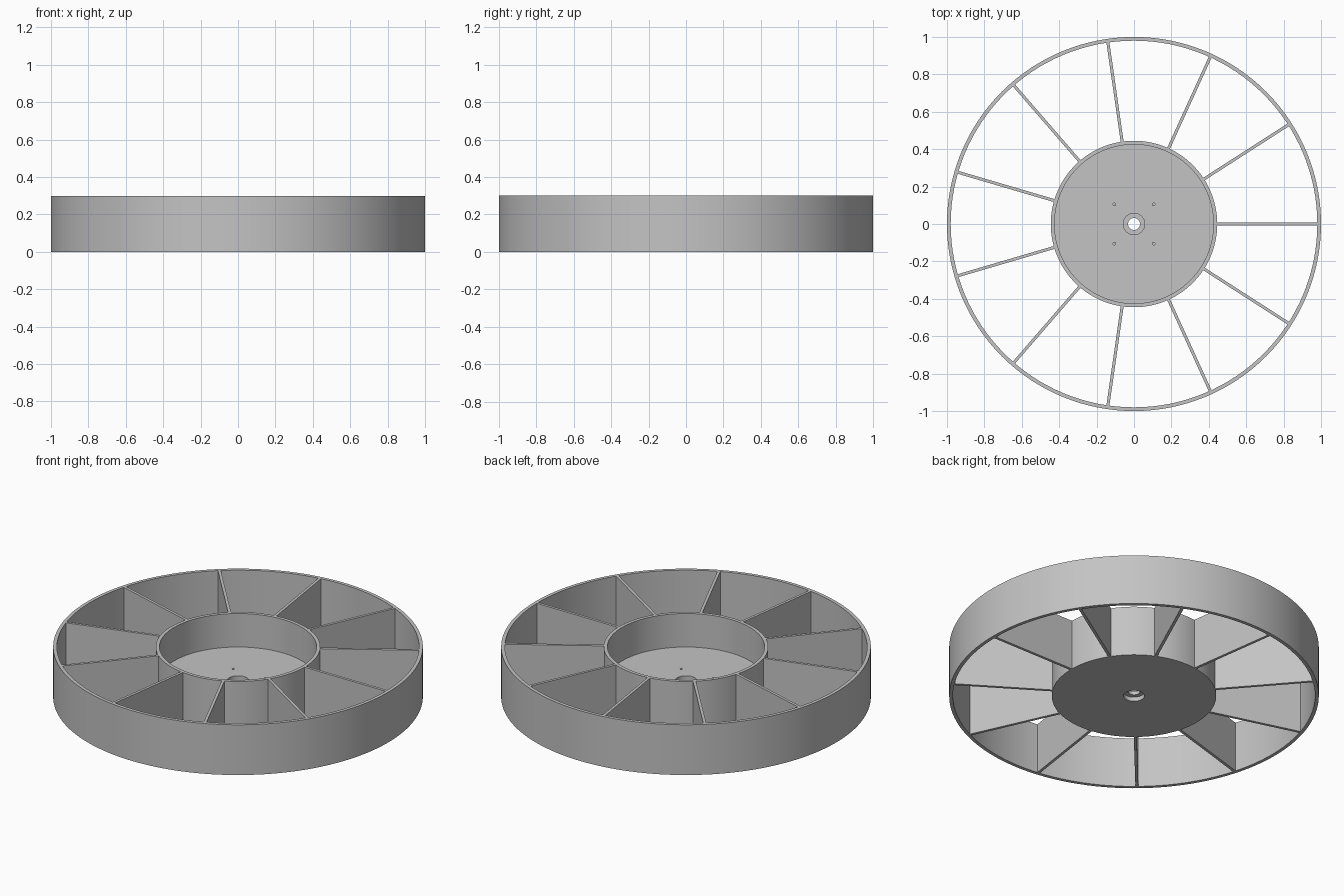
import bpy, bmesh, math
from mathutils import Matrix

if "Cube" in bpy.data.objects:
    bpy.data.objects.remove(bpy.data.objects["Cube"])

HEIGHT = 0.3
SPOKES = 11
SEGMENTS = 128

grey = bpy.data.materials.new("plain_grey")
grey.use_nodes = True
GREY = (0.55, 0.55, 0.55, 1)
grey.diffuse_color = GREY
grey.node_tree.nodes["Principled BSDF"].inputs["Base Color"].default_value = GREY


def add_object(name, bm):
    bmesh.ops.recalc_face_normals(bm, faces=bm.faces)
    mesh = bpy.data.meshes.new(name)
    bm.to_mesh(mesh)
    bm.free()
    mesh.materials.append(grey)
    obj = bpy.data.objects.new(name, mesh)
    bpy.context.collection.objects.link(obj)
    return obj


def select_only(obj):
    bpy.ops.object.select_all(action="DESELECT")
    obj.select_set(True)
    bpy.context.view_layer.objects.active = obj


def lathe(name, profile):
    """Revolve a closed (radius, height) outline about the z axis."""
    bm = bmesh.new()
    verts = [bm.verts.new((r, 0, z)) for r, z in profile]
    edges = [bm.edges.new((v, verts[i - 1])) for i, v in enumerate(verts)]
    bmesh.ops.spin(bm, geom=verts + edges, cent=(0, 0, 0), axis=(0, 0, 1),
                   angle=math.tau, steps=SEGMENTS, use_duplicate=False)
    bmesh.ops.remove_doubles(bm, verts=bm.verts, dist=0.0001)
    return add_object(name, bm)


# Outer rim
rim = lathe("outer_rim", [(0.98, 0), (1, 0), (1, HEIGHT), (0.98, HEIGHT)])

# Hub cup: thick floor, thin wall, axle bore recessed from both sides
hub = lathe("hub", [
    (0.057, 0), (0.445, 0), (0.445, HEIGHT), (0.425, HEIGHT), (0.425, 0.1),
    (0.057, 0.1), (0.057, 0.045), (0.032, 0.045), (0.032, 0.025), (0.057, 0.025)])

# Four small blind screw holes in the hub floor
bm = bmesh.new()
for x in (-0.105, 0.105):
    for y in (-0.105, 0.105):
        bmesh.ops.create_cone(bm, cap_ends=True, segments=16, radius1=0.007,
                              radius2=0.007, depth=0.1,
                              matrix=Matrix.Translation((x, y, 0.07)))
cutter = add_object("screw_hole_cutter", bm)
cutter.hide_render = True
cut = hub.modifiers.new("screw_holes", "BOOLEAN")
cut.operation = "DIFFERENCE"
cut.solver = "EXACT"
cut.object = cutter
select_only(hub)
bpy.ops.object.modifier_apply(modifier=cut.name)
bpy.data.objects.remove(cutter)

for part in (rim, hub):
    select_only(part)
    bpy.ops.object.shade_smooth_by_angle(angle=math.radians(30))

# Radial spoke walls, their ends sunk into the hub and rim
inner, outer = 0.44, 0.985
for i in range(SPOKES):
    bm = bmesh.new()
    turn = Matrix.Rotation(math.tau * i / SPOKES, 4, "Z")
    place = Matrix.Translation(((inner + outer) / 2, 0, HEIGHT / 2))
    size = Matrix.Diagonal((outer - inner, 0.016, HEIGHT, 1))
    bmesh.ops.create_cube(bm, size=1, matrix=turn @ place @ size)
    add_object(f"spoke_{i + 1}", bm)
